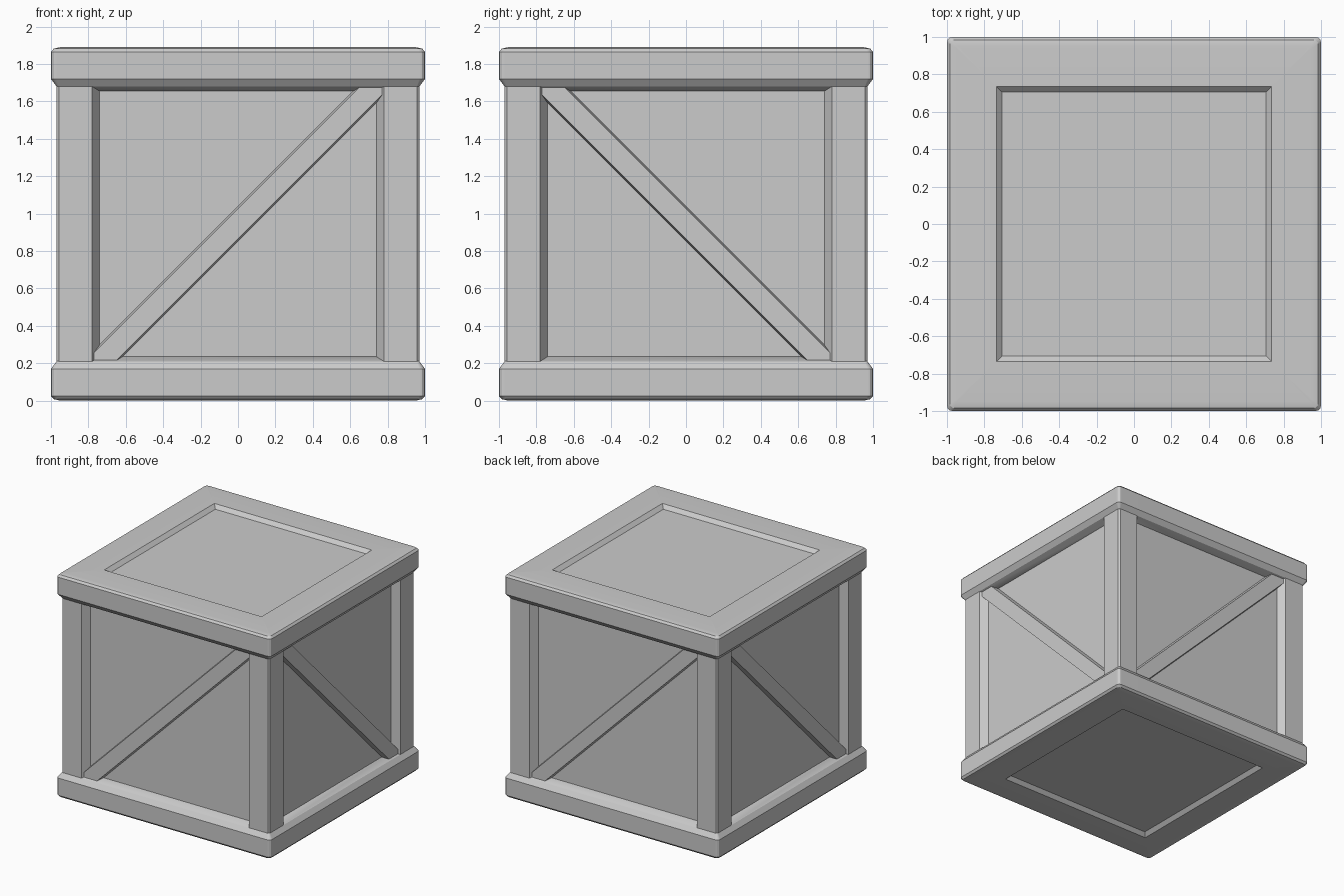
import bpy, bmesh, math
from mathutils import Matrix, Vector

if "Cube" in bpy.data.objects:
    bpy.data.objects.remove(bpy.data.objects["Cube"])

MID = 0.945  # half of the crate height; every part is modelled around this level


def finish(name, bm, mirror=(False, False, False)):
    bmesh.ops.remove_doubles(bm, verts=bm.verts, dist=1e-4)
    me = bpy.data.meshes.new(name)
    bm.to_mesh(me)
    bm.free()
    ob = bpy.data.objects.new(name, me)
    bpy.context.collection.objects.link(ob)
    ob.location.z = MID
    bpy.ops.object.select_all(action='DESELECT')
    ob.select_set(True)
    bpy.context.view_layer.objects.active = ob
    bpy.ops.object.shade_smooth_by_angle(angle=math.radians(28))
    if any(mirror):
        mod = ob.modifiers.new("mirror", 'MIRROR')
        mod.use_axis = mirror
    wn = ob.modifiers.new("weighted", 'WEIGHTED_NORMAL')
    wn.keep_sharp = True
    return ob


def square_loop(half, z, r):
    # square outline with rounded corners, counter-clockwise
    pts = []
    for k in range(4):
        for j in range(4):
            a = math.radians(90 * k + 30 * j)
            c = math.radians(90 * k + 45)
            s = (half - r) * math.sqrt(2)
            pts.append((s * math.cos(c) + r * math.cos(a),
                        s * math.sin(c) + r * math.sin(a), z))
    return pts


def loft(bm, loops, cap_start=False, cap_end=False):
    rings = [[bm.verts.new(p) for p in loop] for loop in loops]
    for a, b in zip(rings, rings[1:]):
        n = len(a)
        for i in range(n):
            j = (i + 1) % n
            bm.faces.new((a[i], a[j], b[j], b[i]))
    if cap_start:
        bm.faces.new(rings[0][::-1])
    if cap_end:
        bm.faces.new(rings[-1])


# Bottom rim with recessed panel, mirrored up to form the lid: half width, z, corner radius
rim = [(0.705, 0.03, 0), (0.735, 0, 0), (0.95, 0, 0.01), (0.985, 0.008, 0.025),
       (1.0, 0.025, 0.03), (1.0, 0.17, 0.03), (0.97, 0.21, 0.015), (0.91, 0.235, 0)]
bm = bmesh.new()
loft(bm, [square_loop(h, z - MID, r) for h, z, r in rim], cap_start=True)
finish("top_and_bottom_rims", bm, (False, False, True))

# Recessed side panels
bm = bmesh.new()
loft(bm, [square_loop(0.91, z, 0) for z in (-0.71, 0.71)])
finish("side_panels", bm)

# Corner posts with sloped inner edges
section = [(0.97, 0.78), (0.97, 0.957), (0.957, 0.97), (0.78, 0.97),
           (0.74, 0.91), (0.91, 0.91), (0.91, 0.74)]
bm = bmesh.new()
loft(bm, [[(x, y, z) for x, y in section] for z in (-0.745, 0.745)], True, True)
finish("corner_posts", bm, (True, True, False))

# Diagonal braces, ends buried in the frame; neighbouring sides slope opposite ways
profile = [(-0.067, -0.905), (-0.057, -0.955), (0.057, -0.955), (0.067, -0.905)]
length = 0.80 * math.sqrt(2)
for k, side in enumerate(("front", "right", "back", "left")):
    tilt = math.radians(45 if k % 2 == 0 else -45)
    turn = Matrix.Rotation(math.pi / 2 * k, 3, 'Z') @ Matrix.Rotation(math.pi / 2 - tilt, 3, 'Y')
    bm = bmesh.new()
    loft(bm, [[turn @ Vector((x, y, z)) for x, y in profile[::-1]]
              for z in (-length, length)], True, True)
    bmesh.ops.recalc_face_normals(bm, faces=bm.faces)
    finish(side + "_brace", bm)
